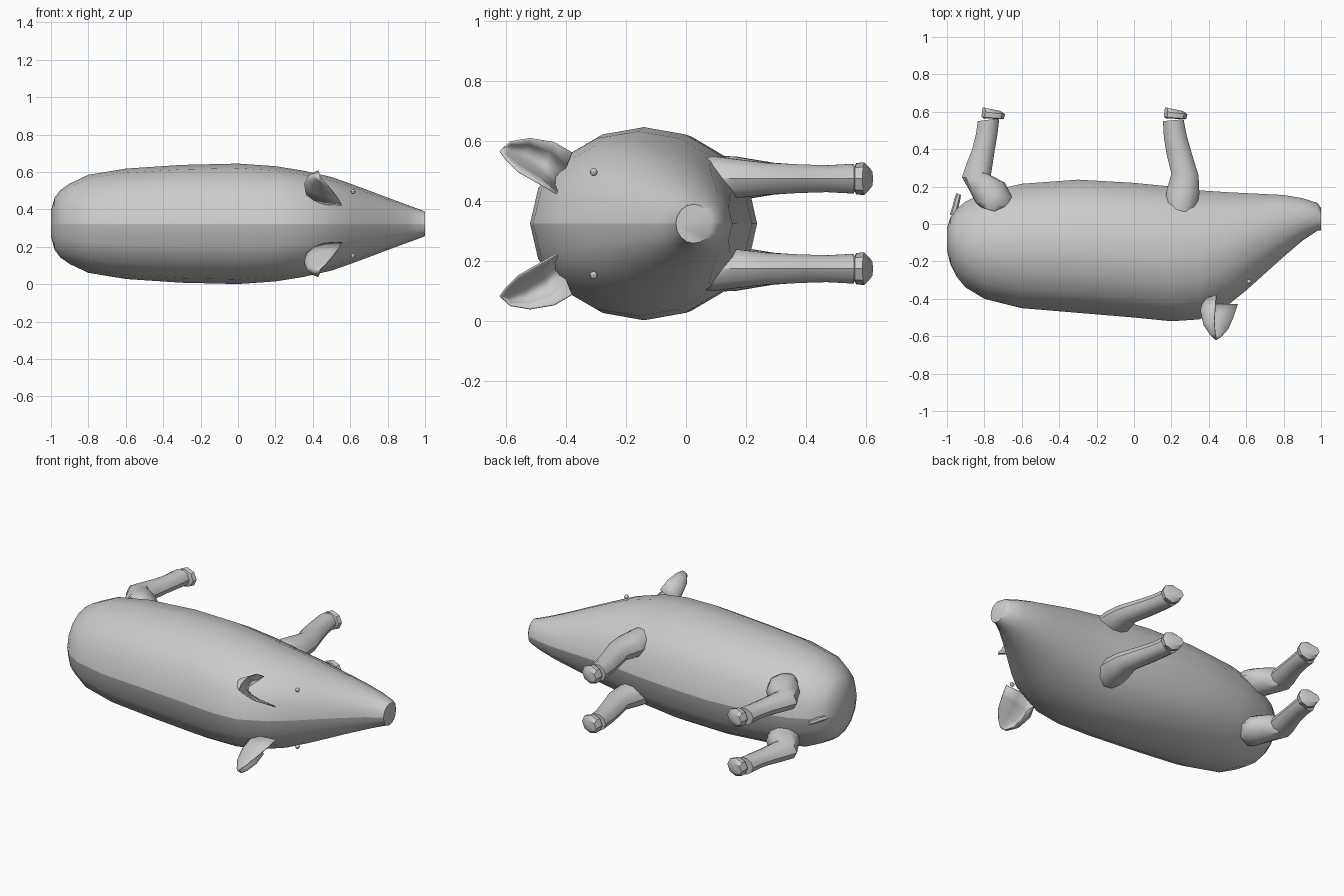
import bpy
import bmesh
from math import sin, cos, pi, radians
from mathutils import Vector

if "Cube" in bpy.data.objects:
    bpy.data.objects.remove(bpy.data.objects["Cube"])

MID = 0.323  # height of the animal's plane of symmetry

grey = bpy.data.materials.new("plain grey")
grey.use_nodes = True
colour = (0.6, 0.6, 0.6, 1)
grey.diffuse_color = colour
grey.node_tree.nodes["Principled BSDF"].inputs["Base Color"].default_value = colour


def finish(name, bm, mirrored=True, angle=40):
    """Turn a bmesh into a smooth object, mirrored across the symmetry plane."""
    bmesh.ops.recalc_face_normals(bm, faces=bm.faces)
    mesh = bpy.data.meshes.new(name)
    bm.to_mesh(mesh)
    bm.free()
    mesh.materials.append(grey)
    obj = bpy.data.objects.new(name, mesh)
    obj.location.z = MID
    bpy.context.collection.objects.link(obj)
    bpy.ops.object.select_all(action="DESELECT")
    obj.select_set(True)
    bpy.context.view_layer.objects.active = obj
    bpy.ops.object.shade_smooth_by_angle(angle=radians(angle))
    if mirrored:
        mod = obj.modifiers.new("mirror", "MIRROR")
        mod.use_axis = (False, False, True)
        mod.use_mirror_merge = False
    return obj


def loft(name, rings, z=0, sides=10, half=False, mirrored=True):
    """Skin elliptical rings; each is (end a, end b, half depth in z)."""
    bm = bmesh.new()
    count = sides + 1 if half else sides
    turn = pi if half else 2 * pi
    loops = []
    for a, b, depth in rings:
        a, b = Vector((*a, z)), Vector((*b, z))
        mid, arm = (a + b) / 2, (a - b) / 2
        loops.append([bm.verts.new(mid + arm * cos(turn * i / sides)
                                   + Vector((0, 0, depth * sin(turn * i / sides))))
                      for i in range(count)])
    for low, high in zip(loops, loops[1:]):
        for i in range(sides):
            j = (i + 1) % count
            bm.faces.new((low[i], low[j], high[j], high[i]))
    bm.faces.new(loops[0])
    bm.faces.new(loops[-1])
    return finish(name, bm, mirrored)


# Body and head: x, belly y, back y, half width
profile = [(-1, -.02, -.14, .07), (-.98, .04, -.22, .14), (-.95, .08, -.28, .18),
           (-.9, .12, -.34, .215), (-.8, .17, -.4, .262), (-.6, .215, -.45, .295),
           (-.3, .237, -.475, .315), (0, .22, -.5, .322), (.2, .2, -.52, .308),
           (.35, .18, -.51, .284), (.5, .17, -.435, .25), (.6, .165, -.355, .215),
           (.7, .16, -.265, .178), (.8, .155, -.175, .14), (.9, .138, -.09, .103),
           (.98, .113, -.036, .074), (1, .085, -.034, .065)]
loft("body", [((x, lo), (x, hi), w) for x, lo, hi, w in profile], sides=8, half=True)

# Front legs
loft("front_legs", [((.17, .06), (.33, .07), .075), ((.165, .1), (.335, .09), .078),
                    ((.175, .18), (.35, .16), .068), ((.2, .27), (.345, .26), .056),
                    ((.175, .37), (.305, .39), .05), ((.16, .46), (.28, .48), .047),
                    ((.155, .55), (.265, .56), .052)], z=.15)

# Hind legs, bent at the hock
loft("hind_legs", [((-.82, .09), (-.72, .06), .07), ((-.85, .12), (-.66, .09), .08),
                   ((-.88, .18), (-.65, .14), .078), ((-.92, .25), (-.69, .22), .065),
                   ((-.9, .31), (-.765, .26), .056), ((-.865, .4), (-.745, .39), .048),
                   ((-.845, .48), (-.73, .48), .047), ((-.835, .55), (-.72, .565), .052)], z=.15)

# Hooves, with a sloping sole
for name, x in (("front_hooves", .222), ("hind_hooves", -.753)):
    loft(name, [((x - .05, .565), (x + .05, .56), .042), ((x - .062, .572), (x + .058, .563), .052),
                ((x - .06, .6), (x + .064, .588), .055), ((x - .056, .624), (x + .035, .605), .033)],
         z=.15, sides=8)

# Tail
loft("tail", [((-.985, .05), (-.955, .045), .013), ((-.972, .09), (-.94, .085), .016),
              ((-.962, .13), (-.93, .125), .013), ((-.95, .165), (-.925, .155), .012)],
     sides=6, mirrored=False)

# Ears: cupped shells, each row being inner rim, back of the cup, outer rim
rows = [[(.555, -.43, .1), (.375, -.42, .135), (.44, -.38, .235)],
        [(.535, -.49, .135), (.36, -.47, .19), (.435, -.44, .27)],
        [(.505, -.56, .175), (.375, -.54, .23), (.43, -.52, .283)],
        [(.47, -.6, .215), (.41, -.593, .25), (.435, -.585, .272)]]
bm = bmesh.new()
STEPS = 6
grid = []
for row in rows:
    inner, back, outer = map(Vector, row)
    pull = back * 2 - (inner + outer) / 2
    line = []
    for i in range(STEPS + 1):
        t = i / STEPS
        line.append(bm.verts.new(inner * (1 - t) ** 2 + pull * 2 * t * (1 - t) + outer * t * t))
    grid.append(line)
tip = bm.verts.new((.44, -.62, .243))
for low, high in zip(grid, grid[1:]):
    for i in range(STEPS):
        bm.faces.new((low[i], low[i + 1], high[i + 1], high[i]))
for i in range(STEPS):
    bm.faces.new((grid[-1][i], grid[-1][i + 1], tip))
ears = finish("ears", bm, angle=60)
shell = ears.modifiers.new("thickness", "SOLIDIFY")
shell.thickness = .006
shell.offset = 0

# Eyes
bm = bmesh.new()
bmesh.ops.create_uvsphere(bm, u_segments=8, v_segments=6, radius=.013)
bmesh.ops.translate(bm, verts=bm.verts, vec=(.615, -.308, .172))
finish("eyes", bm)
